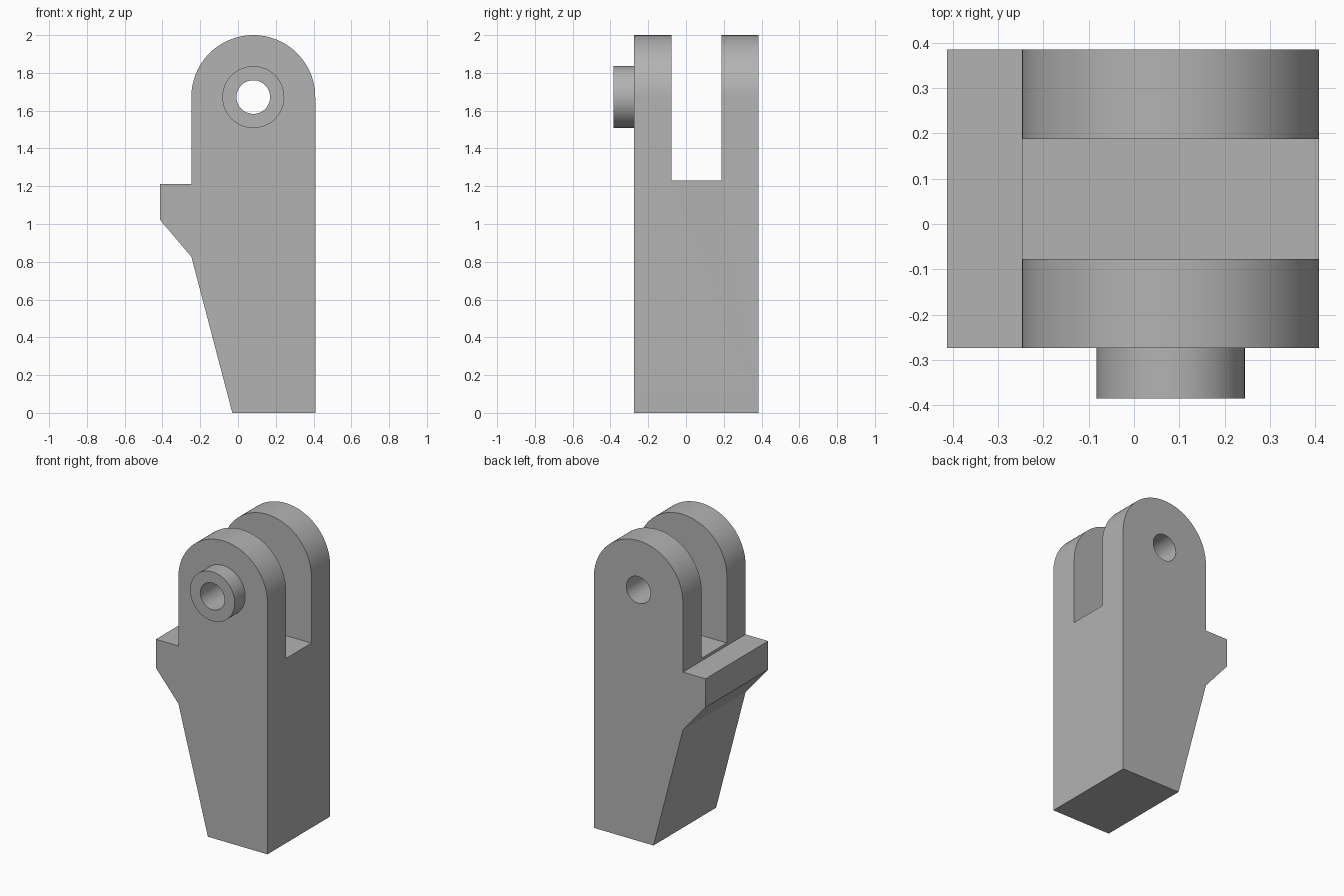
import bpy
import bmesh
from math import sin, cos, pi, radians
from mathutils import Matrix

cube = bpy.data.objects.get("Cube")
if cube:
    bpy.data.objects.remove(cube, do_unlink=True)

# Main dimensions
FRONT, BACK = -0.274, 0.385
PIVOT_X, PIVOT_Z = 0.081, 1.672
ARM_RADIUS = 0.328
LEFT, RIGHT = PIVOT_X - ARM_RADIUS, PIVOT_X + ARM_RADIUS

grey = bpy.data.materials.new("plain grey")
grey.use_nodes = True
grey.diffuse_color = (0.45, 0.45, 0.45, 1)
grey.node_tree.nodes["Principled BSDF"].inputs["Base Color"].default_value = grey.diffuse_color


def make_object(name, bm):
    bmesh.ops.recalc_face_normals(bm, faces=bm.faces)
    mesh = bpy.data.meshes.new(name)
    bm.to_mesh(mesh)
    bm.free()
    mesh.materials.append(grey)
    obj = bpy.data.objects.new(name, mesh)
    bpy.context.collection.objects.link(obj)
    return obj


def extrude_profile(name, points, y0, y1):
    """Extrude an x-z outline from y0 to y1."""
    bm = bmesh.new()
    face = bm.faces.new([bm.verts.new((x, y0, z)) for x, z in points])
    result = bmesh.ops.extrude_face_region(bm, geom=[face])
    verts = [g for g in result["geom"] if isinstance(g, bmesh.types.BMVert)]
    bmesh.ops.translate(bm, verts=verts, vec=(0, y1 - y0, 0))
    return make_object(name, bm)


def pivot_cylinder(name, radius, y0, y1):
    """Cylinder along y, centred on the pivot."""
    bm = bmesh.new()
    place = Matrix.Translation((PIVOT_X, (y0 + y1) / 2, PIVOT_Z)) @ Matrix.Rotation(pi / 2, 4, "X")
    bmesh.ops.create_cone(bm, cap_ends=True, segments=64, radius1=radius,
                          radius2=radius, depth=y1 - y0, matrix=place)
    return make_object(name, bm)


def combine(target, tool, operation):
    """Apply a boolean, then remove the tool object."""
    tool.hide_render = True
    mod = target.modifiers.new(operation.title(), "BOOLEAN")
    mod.operation = operation
    mod.solver = "EXACT"
    mod.object = tool
    bpy.context.view_layer.objects.active = target
    bpy.ops.object.modifier_apply(modifier=mod.name)
    bpy.data.objects.remove(tool, do_unlink=True)


# Body: tapered foot, side ledge and rounded top
STEPS = 48
arc = [(PIVOT_X + ARM_RADIUS * cos(pi * i / STEPS),
        PIVOT_Z + ARM_RADIUS * sin(pi * i / STEPS)) for i in range(STEPS + 1)]
outline = [(-0.03, 0), (RIGHT, 0)] + arc + [
    (LEFT, 1.212), (-0.413, 1.212), (-0.413, 1.022), (LEFT, 0.827)]
body = extrude_profile("clevis_body", outline, FRONT, BACK)

# Round boss on the front arm
combine(body, pivot_cylinder("boss", 0.164, -0.385, FRONT + 0.05), "UNION")

# Slot between the two arms
slot = [(-0.6, 1.23), (0.6, 1.23), (0.6, 2.2), (-0.6, 2.2)]
combine(body, extrude_profile("slot_cutter", slot, -0.077, 0.188), "DIFFERENCE")

# Pin hole through boss and both arms
combine(body, pivot_cylinder("bore_cutter", 0.089, -0.6, 0.6), "DIFFERENCE")

# Smooth curved walls, sharp corners
bpy.ops.object.select_all(action="DESELECT")
body.select_set(True)
bpy.context.view_layer.objects.active = body
bpy.ops.object.shade_smooth_by_angle(angle=radians(12))
